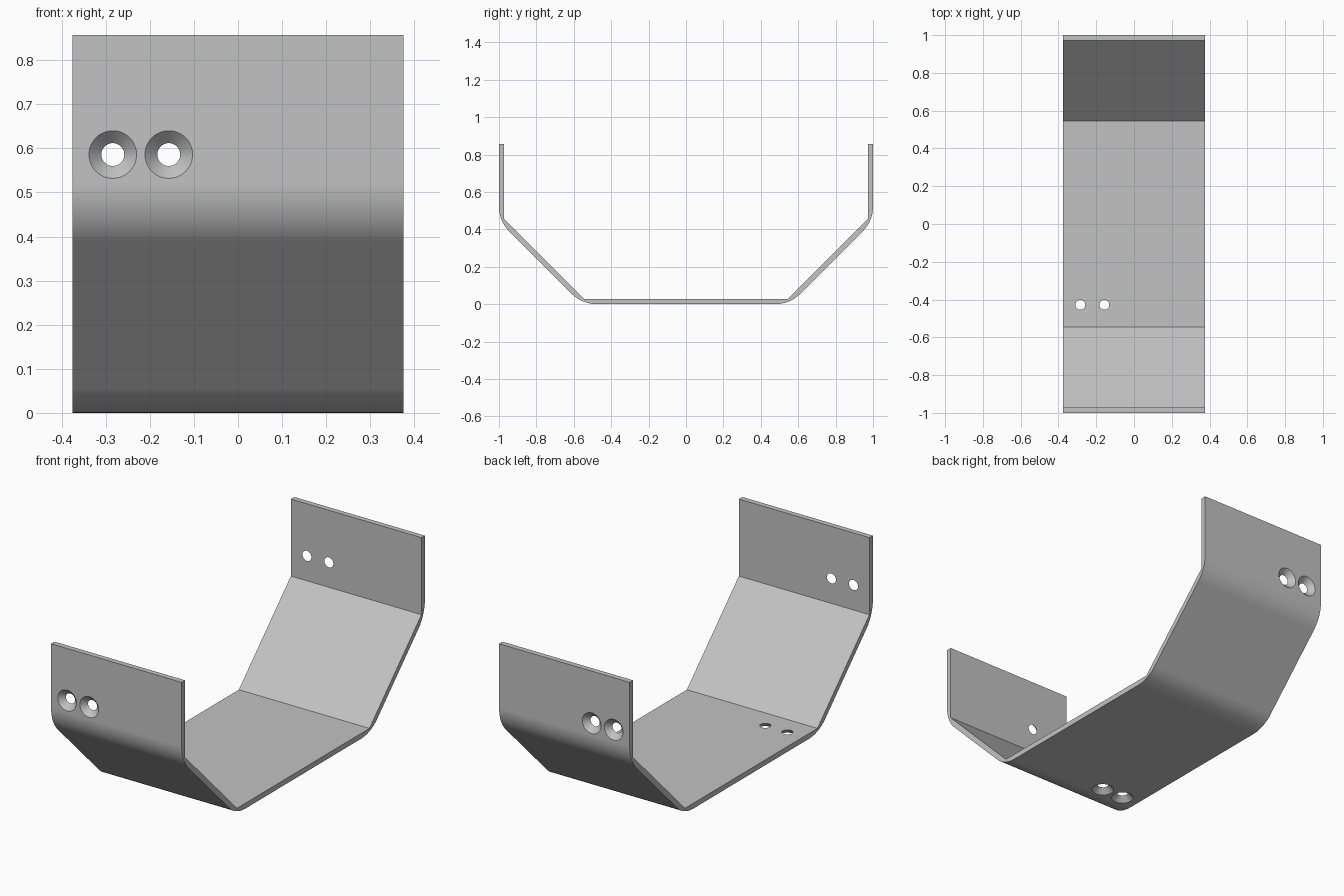
import bpy, bmesh, math
from mathutils import Vector, Matrix

if "Cube" in bpy.data.objects:
    bpy.data.objects.remove(bpy.data.objects["Cube"])

HALF_WIDTH, HEIGHT, THICK = 0.376, 0.857, 0.028
FLOOR_Y, WALL_Y = 0.544, 1 - THICK       # inner bend positions
BEND_Z = THICK + WALL_Y - FLOOR_Y        # 45 degree flanks
OFFSET = THICK * math.tan(math.pi / 8)
TANGENT = 0.078                          # length of bend along each side
RADIUS = TANGENT / math.tan(math.pi / 8)

grey = bpy.data.materials.new("satin grey metal")
grey.use_nodes = True
grey.diffuse_color = (0.54, 0.54, 0.54, 1)
grey.node_tree.nodes["Principled BSDF"].inputs["Base Color"].default_value = grey.diffuse_color


def make_object(name, bm):
    bmesh.ops.recalc_face_normals(bm, faces=bm.faces)
    mesh = bpy.data.meshes.new(name)
    bm.to_mesh(mesh)
    bm.free()
    mesh.materials.append(grey)
    obj = bpy.data.objects.new(name, mesh)
    bpy.context.collection.objects.link(obj)
    return obj


def bend(cy, cz, start, steps=14):
    """Outer rounded bend turning through 45 degrees."""
    angles = [start + math.pi / 4 * i / steps for i in range(steps + 1)]
    return [(cy + RADIUS * math.cos(a), cz + RADIUS * math.sin(a)) for a in angles]


# Bent strip: half of the section, mirrored to the other side
outer = bend(FLOOR_Y + OFFSET - TANGENT, RADIUS, -math.pi / 2)
outer += bend(1 - RADIUS, BEND_Z - OFFSET + TANGENT, -math.pi / 4)
half = outer + [(1, HEIGHT), (WALL_Y, HEIGHT), (WALL_Y, BEND_Z), (FLOOR_Y, THICK)]
section = half + [(-y, z) for y, z in reversed(half)]

bm = bmesh.new()
profile = bm.faces.new([bm.verts.new((-HALF_WIDTH, y, z)) for y, z in section])
extruded = bmesh.ops.extrude_face_region(bm, geom=[profile], use_keep_orig=True)
moved = [v for v in extruded["geom"] if isinstance(v, bmesh.types.BMVert)]
bmesh.ops.translate(bm, verts=moved, vec=(2 * HALF_WIDTH, 0, 0))
bracket = make_object("bent_bracket", bm)


def countersink(position, inward):
    """Lathed cutter: wide cone on the outer skin, narrow hole on the inner."""
    sides = 48
    bm = bmesh.new()
    rings = []
    for radius, depth in [(0.058, -0.004), (0.026, THICK), (0.026, THICK + 0.02)]:
        rings.append([bm.verts.new((radius * math.cos(math.tau * i / sides),
                                    radius * math.sin(math.tau * i / sides), depth))
                      for i in range(sides)])
    for a, b in zip(rings, rings[1:]):
        for i in range(sides):
            j = (i + 1) % sides
            bm.faces.new((a[i], a[j], b[j], b[i]))
    bm.faces.new(rings[0])
    bm.faces.new(rings[-1])
    turn = Vector((0, 0, 1)).rotation_difference(Vector(inward)).to_matrix().to_4x4()
    bm.transform(Matrix.Translation(position) @ turn)
    cutter = make_object("screw_hole_cutter", bm)
    cutter.hide_render = True
    return cutter


# Pairs of screw holes in both walls and the floor
cutters = []
for x in (-0.284, -0.157):
    cutters.append(countersink((x, -1, 0.586), (0, 1, 0)))
    cutters.append(countersink((x, 1, 0.586), (0, -1, 0)))
    cutters.append(countersink((x, -0.428, 0), (0, 0, 1)))

bpy.ops.object.select_all(action="DESELECT")
bpy.context.view_layer.objects.active = bracket
bracket.select_set(True)
for cutter in cutters:
    cut = bracket.modifiers.new("screw hole", "BOOLEAN")
    cut.operation, cut.solver, cut.object = "DIFFERENCE", "EXACT", cutter
    bpy.ops.object.modifier_apply(modifier=cut.name)
for cutter in cutters:
    bpy.data.objects.remove(cutter)

# Smooth bends with crisp edges and flat plates
bpy.ops.object.shade_smooth_by_angle(angle=math.radians(25))
weighted = bracket.modifiers.new("flat plates", "WEIGHTED_NORMAL")
weighted.keep_sharp = True
